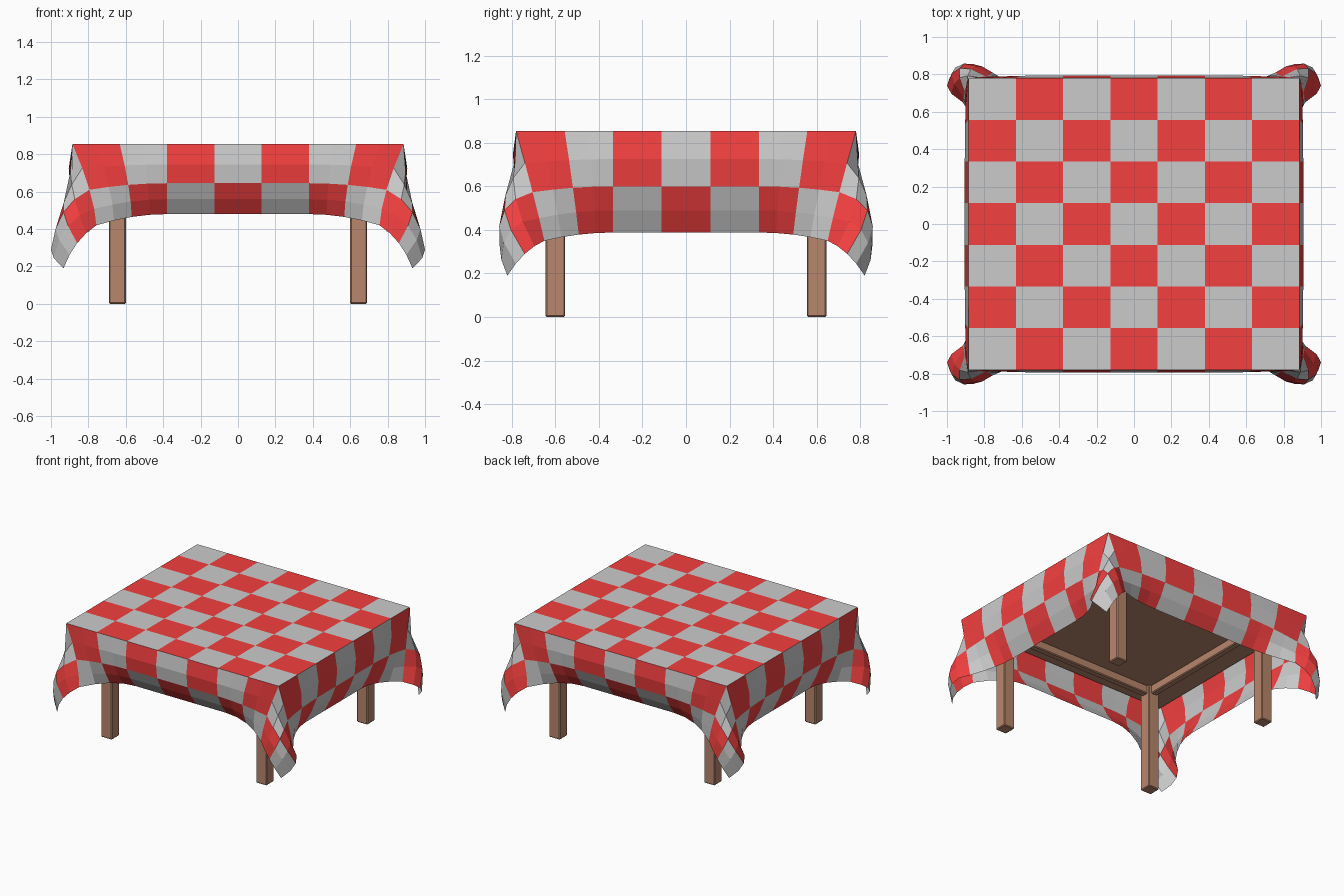
import bpy, bmesh
from mathutils import Vector

if "Cube" in bpy.data.objects:
    bpy.data.objects.remove(bpy.data.objects["Cube"])


def material(name, rgb):
    m = bpy.data.materials.new(name)
    m.diffuse_color = (*rgb, 1)
    m.use_nodes = True
    m.node_tree.nodes["Principled BSDF"].inputs["Base Color"].default_value = m.diffuse_color
    return m


wood = material("wood", (0.48, 0.24, 0.15))
red = material("red_cloth", (0.9, 0.05, 0.05))
grey = material("grey_cloth", (0.72, 0.72, 0.72))


def box(name, lo, hi, bevel=0.006):
    lo, hi = Vector(lo), Vector(hi)
    bpy.ops.mesh.primitive_cube_add(size=1, location=(lo + hi) / 2)
    ob = bpy.context.object
    ob.name = name
    ob.scale = hi - lo
    bpy.ops.object.transform_apply(location=False, rotation=False, scale=True)
    ob.data.materials.append(wood)
    mod = ob.modifiers.new("bevel", 'BEVEL')
    mod.width = bevel
    mod.segments = 1
    return ob


# Table top, legs and aprons
box("table_top", (-0.875, -0.77, 0.80), (0.875, 0.77, 0.847))
for sx, nx in ((-1, "left"), (1, "right")):
    for sy, ny in ((-1, "front"), (1, "back")):
        cx, cy = 0.645 * sx, 0.60 * sy
        box(f"{ny}_{nx}_leg", (cx - 0.045, cy - 0.045, 0), (cx + 0.045, cy + 0.045, 0.80))
for s, n in ((-1, "front"), (1, "back")):
    box(f"{n}_apron", (-0.61, s * 0.60 - 0.025, 0.735), (0.61, s * 0.60 + 0.025, 0.80))
for s, n in ((-1, "left"), (1, "right")):
    box(f"{n}_apron", (s * 0.645 - 0.025, -0.565, 0.735), (s * 0.645 + 0.025, 0.565, 0.80))

# Tablecloth: 11 x 11 checks, 7 x 7 on the top, two hanging on every side
HX, HY, HZ = 0.885, 0.78, 0.855
HALF = 3.5
# Hanging profile at the middle of an edge: (outward offset, height) per half check
FRONT = [(0, HZ), (0.015, 0.745), (0.003, 0.645), (-0.04, 0.56), (-0.10, 0.48)]
SIDE = [(0, HZ), (0.02, 0.725), (0.008, 0.60), (-0.035, 0.49), (-0.09, 0.388)]
# Corner flap control points, CORNER[a][b], a checks past x edge, b past y edge
CORNER = [
    [(HX, HY, HZ), (0.794, 0.79, 0.61), (0.757, 0.81, 0.42)],
    [(0.905, 0.704, 0.573), (0.933, 0.833, 0.49), (0.86, 0.855, 0.325)],
    [(0.915, 0.65, 0.35), (1.0, 0.74, 0.29), (0.933, 0.82, 0.19)],
]


def weights(t):
    return ((t - 1) * (t - 2) / 2, t * (2 - t), t * (t - 1) / 2)


def corner(a, b):
    p = Vector((0, 0, 0))
    for i, wa in enumerate(weights(a)):
        for j, wb in enumerate(weights(b)):
            p += Vector(CORNER[i][j]) * wa * wb
    return p


def cloth_point(u, v):
    sx, sy = (1 if u >= 0 else -1), (1 if v >= 0 else -1)
    u, v = abs(u), abs(v)
    a, b = u - HALF, v - HALF
    if a <= 0 and b <= 0:
        x, y, z = u / HALF * HX, v / HALF * HY, HZ
    elif a > 0 and b > 0:
        x, y, z = corner(a, b)
    elif b > 0:
        c = corner(0, b)
        w = max(0, (u - 1.5) / 2)
        off, h = FRONT[int(b * 2)]
        x = u / HALF * HX - (HX - c.x) * w
        y = (HY + off) * (1 - w * w) + c.y * w * w
        z = h * (1 - w * w) + c.z * w * w
    else:
        c = corner(a, 0)
        w = max(0, (v - 1.5) / 2)
        off, h = SIDE[int(a * 2)]
        y = v / HALF * HY - (HY - c.y) * w
        x = (HX + off) * (1 - w * w) + c.x * w * w
        z = h * (1 - w * w) + c.z * w * w
    return (x * sx, y * sy, z)


bm = bmesh.new()
N = 22
grid = [[bm.verts.new(cloth_point(i / 2 - 5.5, j / 2 - 5.5)) for j in range(N + 1)]
        for i in range(N + 1)]
for i in range(N):
    for j in range(N):
        f = bm.faces.new((grid[i][j], grid[i + 1][j], grid[i + 1][j + 1], grid[i][j + 1]))
        f.material_index = (i // 2 + j // 2) % 2
mesh = bpy.data.meshes.new("tablecloth")
bm.to_mesh(mesh)
bm.free()
mesh.materials.append(grey)
mesh.materials.append(red)
cloth = bpy.data.objects.new("tablecloth", mesh)
bpy.context.collection.objects.link(cloth)
